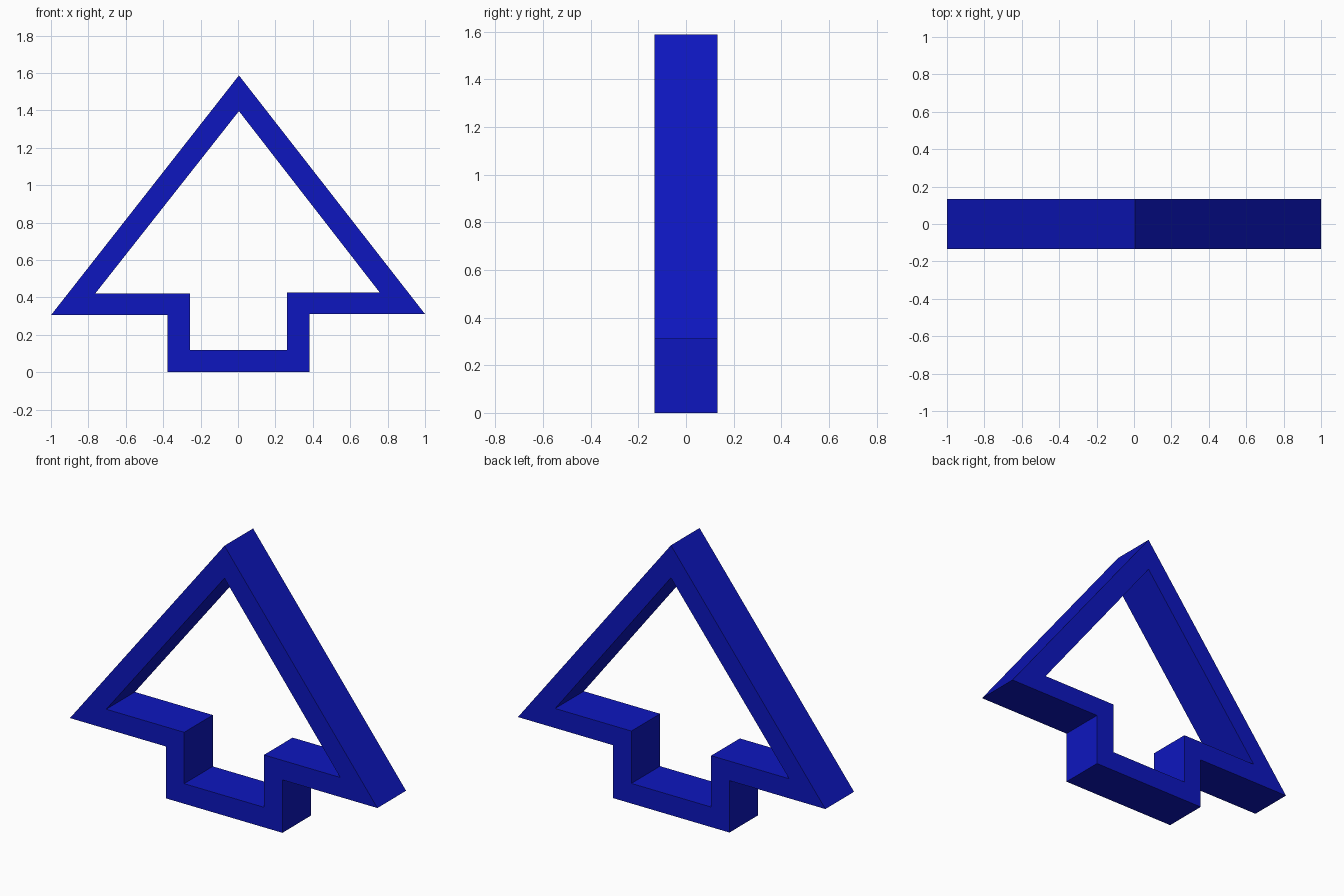
import bpy, bmesh

if "Cube" in bpy.data.objects:
    bpy.data.objects.remove(bpy.data.objects["Cube"])

HALF_DEPTH = 0.133

# Matching outer and inner outlines (x, z), from the left tip around the base to the apex
OUTER = [(-1.0, 0.305), (-0.376, 0.305), (-0.376, 0.0), (0.382, 0.0),
         (0.382, 0.311), (1.0, 0.311), (0.005, 1.587)]
INNER = [(-0.764, 0.42), (-0.257, 0.42), (-0.257, 0.118), (0.262, 0.118),
         (0.262, 0.426), (0.758, 0.426), (0.005, 1.396)]

# Front band of the frame, one mitred quad per segment
bm = bmesh.new()
outer = [bm.verts.new((x, -HALF_DEPTH, z)) for x, z in OUTER]
inner = [bm.verts.new((x, -HALF_DEPTH, z)) for x, z in INNER]
n = len(outer)
front = []
for i in range(n):
    j = (i + 1) % n
    front.append(bm.faces.new((outer[i], outer[j], inner[j], inner[i])))

# Extrude the band to the back, keeping the front faces
result = bmesh.ops.extrude_face_region(bm, geom=front, use_keep_orig=True)
back = [g for g in result["geom"] if isinstance(g, bmesh.types.BMVert)]
bmesh.ops.translate(bm, verts=back, vec=(0, 2 * HALF_DEPTH, 0))
bmesh.ops.recalc_face_normals(bm, faces=bm.faces)

mesh = bpy.data.meshes.new("tree_frame")
bm.to_mesh(mesh)
bm.free()
frame = bpy.data.objects.new("tree_frame", mesh)
bpy.context.collection.objects.link(frame)

# Deep blue colour
blue = bpy.data.materials.new("deep_blue")
blue.diffuse_color = (0.004, 0.008, 0.52, 1)
blue.use_nodes = True
blue.node_tree.nodes["Principled BSDF"].inputs["Base Color"].default_value = blue.diffuse_color
mesh.materials.append(blue)
